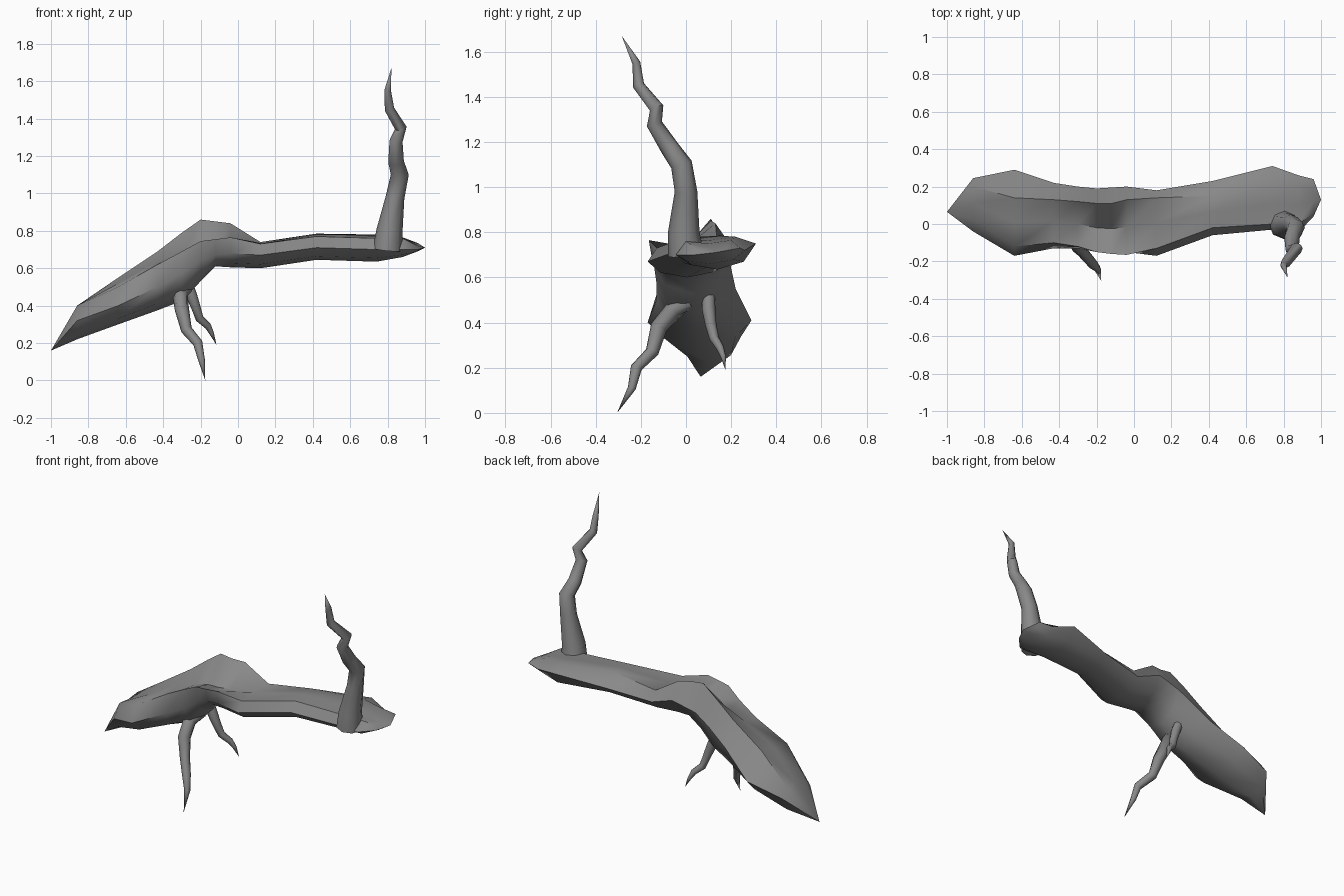
import bpy
import bmesh
from math import cos, sin, tau, radians
from mathutils import Vector

default_cube = bpy.data.objects.get("Cube")
if default_cube:
    bpy.data.objects.remove(default_cube, do_unlink=True)

# Single bark colour
bark = bpy.data.materials.new("grey bark")
bark.use_nodes = True
bark_colour = (.25, .25, .25, 1)
bark.diffuse_color = bark_colour
bark.node_tree.nodes["Principled BSDF"].inputs["Base Color"].default_value = bark_colour


def loft(name, rings, start, end, sharp_angle):
    """Skin a row of rings and close each end with a point or, if None, a cap."""
    bm = bmesh.new()
    loops = [[bm.verts.new(point) for point in ring] for ring in rings]
    sides = len(loops[0])
    for ring, following in zip(loops, loops[1:]):
        for i in range(sides):
            j = (i + 1) % sides
            bm.faces.new((ring[i], ring[j], following[j], following[i]))
    for ring, tip in ((loops[0], start), (loops[-1], end)):
        if tip is None:
            bm.faces.new(ring)
            continue
        apex = bm.verts.new(tip)
        for i in range(sides):
            bm.faces.new((ring[i], ring[(i + 1) % sides], apex))
    bmesh.ops.recalc_face_normals(bm, faces=bm.faces)
    mesh = bpy.data.meshes.new(name)
    bm.to_mesh(mesh)
    bm.free()
    mesh.materials.append(bark)
    part = bpy.data.objects.new(name, mesh)
    bpy.context.collection.objects.link(part)
    bpy.ops.object.select_all(action="DESELECT")
    part.select_set(True)
    bpy.context.view_layer.objects.active = part
    bpy.ops.object.shade_smooth_by_angle(angle=radians(sharp_angle))
    return part


def root_section(x, front_y, front_z, ridge_y, ridge_z, valley_z,
                 crest_y, crest_z, back_y, back_z, bottom_z):
    """Cross-section with a front ridge, a shallow valley and a rear crest."""
    width = back_y - front_y
    outline = [
        (front_y, front_z),
        (ridge_y, ridge_z),
        ((ridge_y + crest_y) / 2, valley_z),
        (crest_y, crest_z),
        (back_y, back_z),
        (back_y - width * .16, back_z + (bottom_z - back_z) * .7),
        (front_y + width / 2, bottom_z),
        (front_y + width * .16, front_z + (bottom_z - front_z) * .7),
    ]
    return [(x, y, z) for y, z in outline]


def tendril(name, path, sides=8):
    """Crooked tapering shoot; each joint is x, y, z and radius."""
    centres = [Vector(joint[:3]) for joint in path]
    rings = []
    for i, joint in enumerate(path[:-1]):
        tangent = (centres[i + 1] - centres[max(i - 1, 0)]).normalized()
        across = Vector((0, 1, 0)).cross(tangent).normalized()
        other = tangent.cross(across)
        rings.append([
            centres[i] + joint[3] * (across * cos(tau * k / sides) + other * sin(tau * k / sides))
            for k in range(sides)
        ])
    return loft(name, rings, None, centres[-1], 50)


# Main root: sloping thick end, humped middle, flat thinner end
root_sections = [
    (-.86, -.04, .32, .02, .4, .39, .2, .4, .245, .34, .22),
    (-.64, -.17, .4, -.12, .5, .52, .14, .55, .29, .41, .3),
    (-.43, -.13, .5, -.1, .62, .64, .13, .69, .22, .55, .375),
    (-.3, -.13, .57, -.12, .69, .68, .12, .79, .2, .64, .425),
    (-.2, -.14, .64, -.15, .745, .71, .11, .86, .19, .7, .53),
    (-.12, -.14, .67, -.16, .755, .715, .11, .85, .195, .72, .61),
    (-.04, -.15, .68, -.165, .765, .72, .13, .84, .2, .74, .605),
    (.12, -.17, .67, -.13, .73, .735, .14, .74, .18, .68, .6),
    (.42, -.06, .71, -.02, .77, .78, .15, .785, .23, .71, .645),
    (.74, -.03, .7, 0, .76, .765, .22, .78, .31, .75, .635),
    (.88, -.045, .7, 0, .76, .75, .2, .765, .26, .72, .66),
    (.96, .04, .7, .06, .72, .725, .18, .735, .24, .73, .69),
]
loft("main_root", [root_section(*row) for row in root_sections],
     (-1, .065, .16), (1, .13, .71), 48)

# Tall shoot rising from the thin end
tendril("upright_shoot", [
    (.8, 0, .7, .08), (.81, -.01, .8, .07), (.84, 0, .98, .05),
    (.865, -.02, 1.1, .048), (.845, -.07, 1.17, .042),
    (.845, -.14, 1.28, .035), (.87, -.13, 1.35, .032),
    (.81, -.21, 1.45, .026), (.8, -.22, 1.55, .018), (.82, -.285, 1.67, 0),
])

# Two hanging rootlets under the hump
tendril("front_rootlet", [
    (-.28, .02, .5, .04), (-.31, -.05, .46, .042), (-.3, -.12, .38, .038),
    (-.275, -.15, .27, .03), (-.215, -.22, .2, .026),
    (-.195, -.24, .11, .018), (-.175, -.305, 0, 0),
])
tendril("back_rootlet", [
    (-.28, .1, .54, .028), (-.25, .1, .46, .03), (-.225, .11, .39, .025),
    (-.205, .125, .33, .022), (-.16, .15, .29, .018),
    (-.14, .165, .25, .012), (-.115, .175, .19, 0),
])
